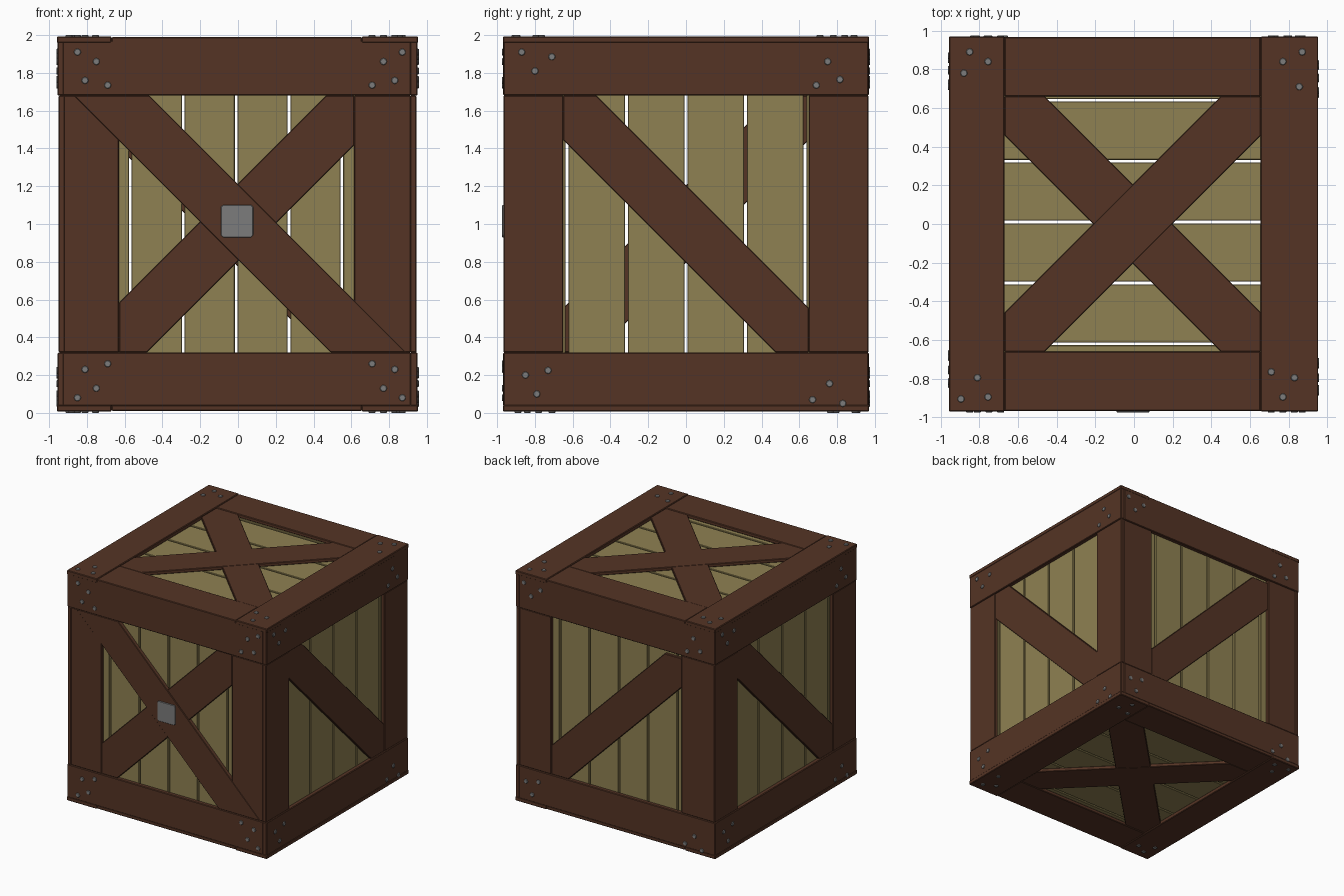
import bpy, bmesh, math
from mathutils import Matrix, Vector

if "Cube" in bpy.data.objects:
    bpy.data.objects.remove(bpy.data.objects["Cube"])


def material(name, rgb):
    m = bpy.data.materials.new(name)
    m.diffuse_color = (*rgb, 1)
    m.use_nodes = True
    m.node_tree.nodes["Principled BSDF"].inputs["Base Color"].default_value = m.diffuse_color
    return m


BROWN = material("dark_brown_wood", (0.089, 0.034, 0.018))
TAN = material("olive_tan_wood", (0.275, 0.22, 0.084))
GREY = material("grey_metal", (0.2, 0.2, 0.2))

# Each face of the crate: local right (u), up (v) and outward (w) directions
FACES = {
    "front": ((1, 0, 0), (0, 0, 1), (0, -1, 0)),
    "back": ((-1, 0, 0), (0, 0, 1), (0, 1, 0)),
    "right": ((0, 1, 0), (0, 0, 1), (1, 0, 0)),
    "left": ((0, -1, 0), (0, 0, 1), (-1, 0, 0)),
    "top": ((1, 0, 0), (0, 1, 0), (0, 0, 1)),
    "bottom": ((1, 0, 0), (0, -1, 0), (0, 0, -1)),
}


def prism(name, face, pts, w0, w1, mat, bevel=0.005):
    """Extrude a flat outline outward from one crate face."""
    frame = Matrix(FACES[face]).transposed()
    bm = bmesh.new()
    low = [bm.verts.new(frame @ Vector((u, v, w0))) for u, v in pts]
    high = [bm.verts.new(frame @ Vector((u, v, w1))) for u, v in pts]
    bm.faces.new(low)
    bm.faces.new(high)
    n = len(pts)
    for i in range(n):
        j = (i + 1) % n
        bm.faces.new((low[i], low[j], high[j], high[i]))
    bmesh.ops.recalc_face_normals(bm, faces=bm.faces[:])
    me = bpy.data.meshes.new(name)
    bm.to_mesh(me)
    bm.free()
    me.materials.append(mat)
    ob = bpy.data.objects.new(f"{face}_{name}", me)
    bpy.context.collection.objects.link(ob)
    if bevel:
        b = ob.modifiers.new("edge", "BEVEL")
        b.width = bevel
        b.segments = 1
    return ob


def rect(u0, u1, v0, v1):
    return [(u0, v0), (u1, v0), (u1, v1), (u0, v1)]


def brace(cu, cv, a, b, s, h=0.205):
    """Diagonal band clipped to a window of half size a x b."""
    p = [(-a, a - h), (b - h, -b), (a, -b), (a, h - a), (h - b, b), (-a, b)]
    return [(cu + s * u, cv + v) for u, v in p]


def nails(face, spots, w):
    for u, v in spots:
        ring = [(u + 0.019 * math.cos(k * math.pi / 4), v + 0.019 * math.sin(k * math.pi / 4))
                for k in range(8)]
        prism("nail", face, ring, w - 0.01, w + 0.007, GREY, 0.003)


def planks(face, start, pitch, lo, hi, w, along_u=False):
    for i in range(6):
        a = max(start + i * pitch + 0.007, -0.925)
        b = min(start + (i + 1) * pitch - 0.007, 0.925)
        r = rect(lo, hi, a, b) if along_u else rect(a, b, lo, hi)
        prism("plank", face, r, w - 0.03, w, TAN, 0.003)


# Nail positions
front_nails = [(s * x + 0.01, z) for s in (-1, 1) for x, z in
               [(0.86, 1.91), (0.76, 1.86), (0.82, 1.76), (0.70, 1.735),
                (0.82, 0.23), (0.70, 0.26), (0.76, 0.13), (0.86, 0.08)]]
side_nails = [(-0.87, 1.91), (-0.71, 1.885), (-0.80, 1.81), (0.75, 1.86), (0.815, 1.765),
              (0.69, 1.735), (-0.85, 0.20), (-0.73, 0.225), (-0.79, 0.10), (0.76, 0.155),
              (0.67, 0.07), (0.83, 0.05)]
top_nails = [(-0.85, 0.89), (-0.755, 0.84), (-0.88, 0.78), (0.87, 0.89), (0.77, 0.84),
             (0.855, 0.71), (-0.81, -0.795), (-0.895, -0.905), (-0.755, -0.895),
             (0.71, -0.765), (0.83, -0.795), (0.77, -0.895)]

# Four walls: outer depth, rail span, window span, plank start and pitch
WALLS = {
    "front": (0.968, -0.93, 0.915, -0.63, 0.615, -0.85, 0.28),
    "back": (0.968, -0.915, 0.93, -0.615, 0.63, -0.83, 0.28),
    "right": (0.95, -0.967, 0.967, -0.65, 0.65, -0.945, 0.315),
    "left": (0.955, -0.967, 0.967, -0.65, 0.65, -0.945, 0.315),
}
for face, (d, r0, r1, p0, p1, start, pitch) in WALLS.items():
    base = d - 0.038
    prism("top_rail", face, rect(r0, r1, 1.68, 1.972), base, d, BROWN)
    prism("bottom_rail", face, rect(r0, r1, 0.036, 0.32), base, d, BROWN)
    prism("left_post", face, rect(r0, p0, 0.32, 1.68), base, d - 0.005, BROWN)
    prism("right_post", face, rect(p1, r1, 0.32, 1.68), base, d - 0.005, BROWN)
    planks(face, start, pitch, 0.045, 1.96, base)
    cu, a = (p0 + p1) / 2, (p1 - p0) / 2
    s = -1 if face in ("front", "back") else 1
    cv = 0.985 if face == "back" else 1.0
    b = 0.68 if face != "back" else 0.665
    prism("brace", face, brace(cu, cv, a, b, s), base, d - 0.01, BROWN, 0.004)
    nails(face, front_nails if face == "front" else side_nails, d)

# Upper front brace lies over the posts, with a metal plate at the crossing
prism("over_brace", "front", [(-0.87, 1.68), (-0.47, 1.68), (0.89, 0.32), (0.49, 0.32)],
      0.93, 0.966, BROWN, 0.004)
c, q = 0.086, 0.074
plate = [(-c, -q), (-q, -c), (q, -c), (c, -q), (c, q), (q, c), (-q, c), (-c, q)]
prism("metal_plate", "front", [(u - 0.005, v + 1.015) for u, v in plate], 0.955, 0.974, GREY, 0.003)

# Lid and base: two full side boards, two boards between them, crossed braces
for face, d in (("top", 1.993), ("bottom", -0.007)):
    base = d - 0.035
    prism("left_board", face, rect(-0.958, -0.67, -0.969, 0.969), base, d, BROWN)
    prism("right_board", face, rect(0.655, 0.953, -0.969, 0.969), base, d, BROWN)
    for s in (-1, 1):
        prism("end_board", face, rect(-0.67, 0.655, *sorted((s * 0.66, s * 0.968))),
              base, d - 0.004, BROWN)
        prism("cross_brace", face, brace(-0.007, 0, 0.662, 0.66, s),
              base, d - 0.007 - 0.001 * s, BROWN, 0.004)
    sgn = 1 if face == "top" else -1
    planks(face, -0.945 + 0.01 * sgn, 0.315, -0.9, 0.9, base, along_u=True)
    nails(face, top_nails, d)
